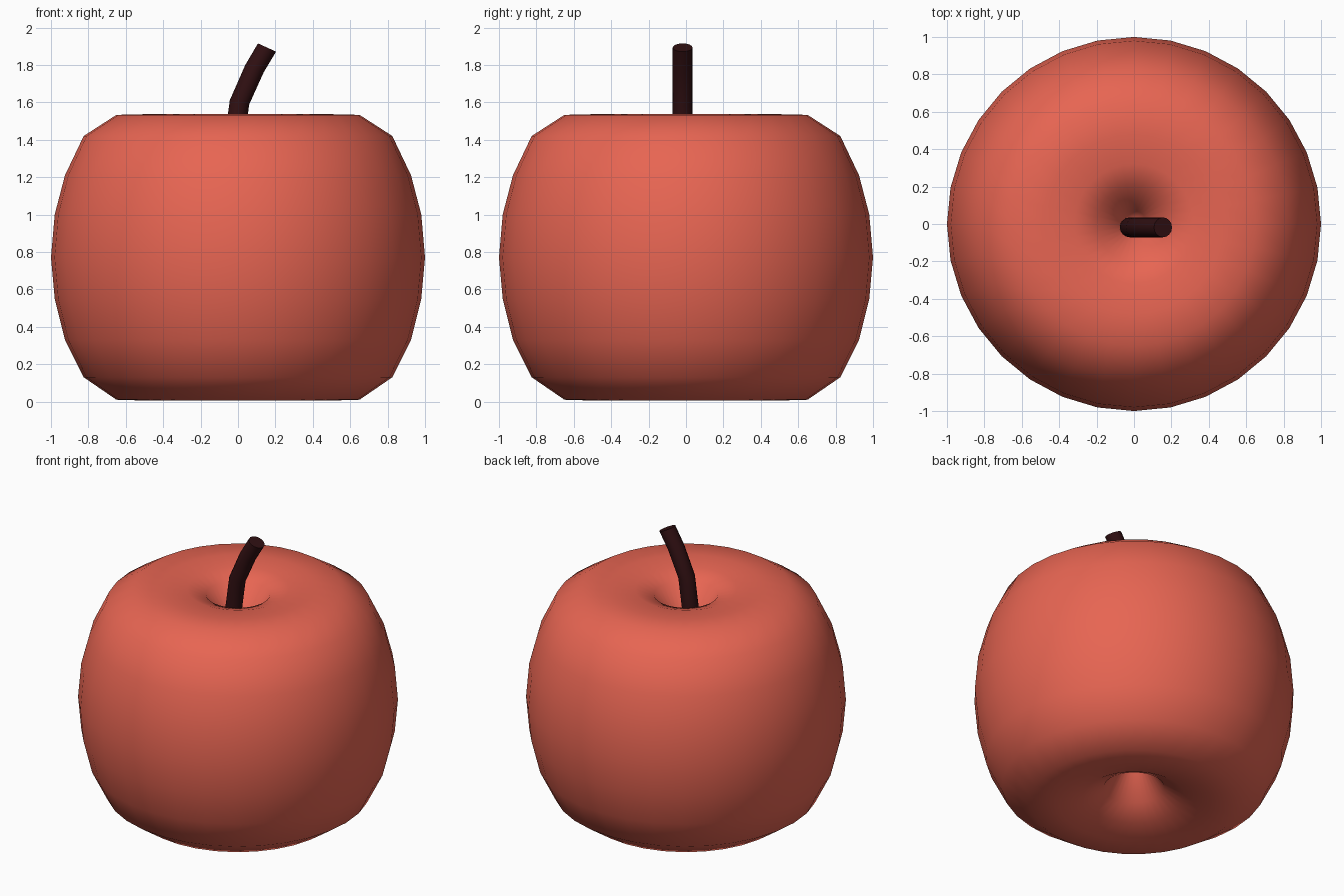
import bpy, bmesh, math
from mathutils import Matrix, Vector

cube = bpy.data.objects.get("Cube")
if cube:
    bpy.data.objects.remove(cube, do_unlink=True)


def material(name, rgb):
    m = bpy.data.materials.new(name)
    m.use_nodes = True
    m.diffuse_color = (*rgb, 1)
    m.node_tree.nodes["Principled BSDF"].inputs["Base Color"].default_value = (*rgb, 1)
    return m


def finish(bm, name, mat, angle):
    bmesh.ops.recalc_face_normals(bm, faces=bm.faces)
    mesh = bpy.data.meshes.new(name)
    bm.to_mesh(mesh)
    bm.free()
    mesh.materials.append(mat)
    obj = bpy.data.objects.new(name, mesh)
    bpy.context.collection.objects.link(obj)
    bpy.ops.object.select_all(action='DESELECT')
    obj.select_set(True)
    bpy.context.view_layer.objects.active = obj
    bpy.ops.object.shade_smooth_by_angle(angle=math.radians(angle))


# Fruit body: lathed profile with a dimple at each pole
def fruit(mat):
    profile = [(0, 0.42), (0.07, 0.3), (0.19, 0.115), (0.32, 0.045), (0.48, 0.005),
               (0.65, 0.01), (0.825, 0.13), (0.925, 0.33), (0.98, 0.55), (1, 0.77),
               (0.98, 1.0), (0.925, 1.21), (0.825, 1.42), (0.65, 1.533), (0.48, 1.537),
               (0.32, 1.525), (0.2, 1.485), (0.07, 1.29), (0, 1.18)]
    bm = bmesh.new()
    verts = [bm.verts.new((r, 0, z)) for r, z in profile]
    edges = [bm.edges.new(pair) for pair in zip(verts, verts[1:])]
    bmesh.ops.spin(bm, geom=verts + edges, cent=(0, 0, 0), axis=(0, 0, 1),
                   angle=math.tau, steps=32, use_merge=True)
    bmesh.ops.remove_doubles(bm, verts=bm.verts, dist=0.0005)
    finish(bm, "fruit_body", mat, 180)


# Stem: round tube swept along a leaning path
def stem(mat):
    path = [Vector((x, -0.018, z)) for x, z in
            [(-0.025, 1.15), (-0.022, 1.38), (0.008, 1.6), (0.088, 1.78), (0.155, 1.893)]]
    bm = bmesh.new()
    rings = []
    for i, p in enumerate(path):
        d = path[min(i + 1, len(path) - 1)] - path[max(i - 1, 0)]
        tilt = Matrix.Rotation(math.atan2(d.x, d.z) * 0.8, 3, 'Y')
        rings.append([bm.verts.new(p + tilt @ Vector((0.053 * math.cos(a), 0.053 * math.sin(a), 0)))
                      for a in (math.tau * k / 16 for k in range(16))])
    for a, b in zip(rings, rings[1:]):
        for k in range(16):
            n = (k + 1) % 16
            bm.faces.new((a[k], a[n], b[n], b[k]))
    bm.faces.new(rings[0])
    bm.faces.new(rings[-1])
    finish(bm, "stem", mat, 40)


fruit(material("apple_red", (0.8, 0.13, 0.085)))
stem(material("dark_stem_brown", (0.03, 0.005, 0.006)))
